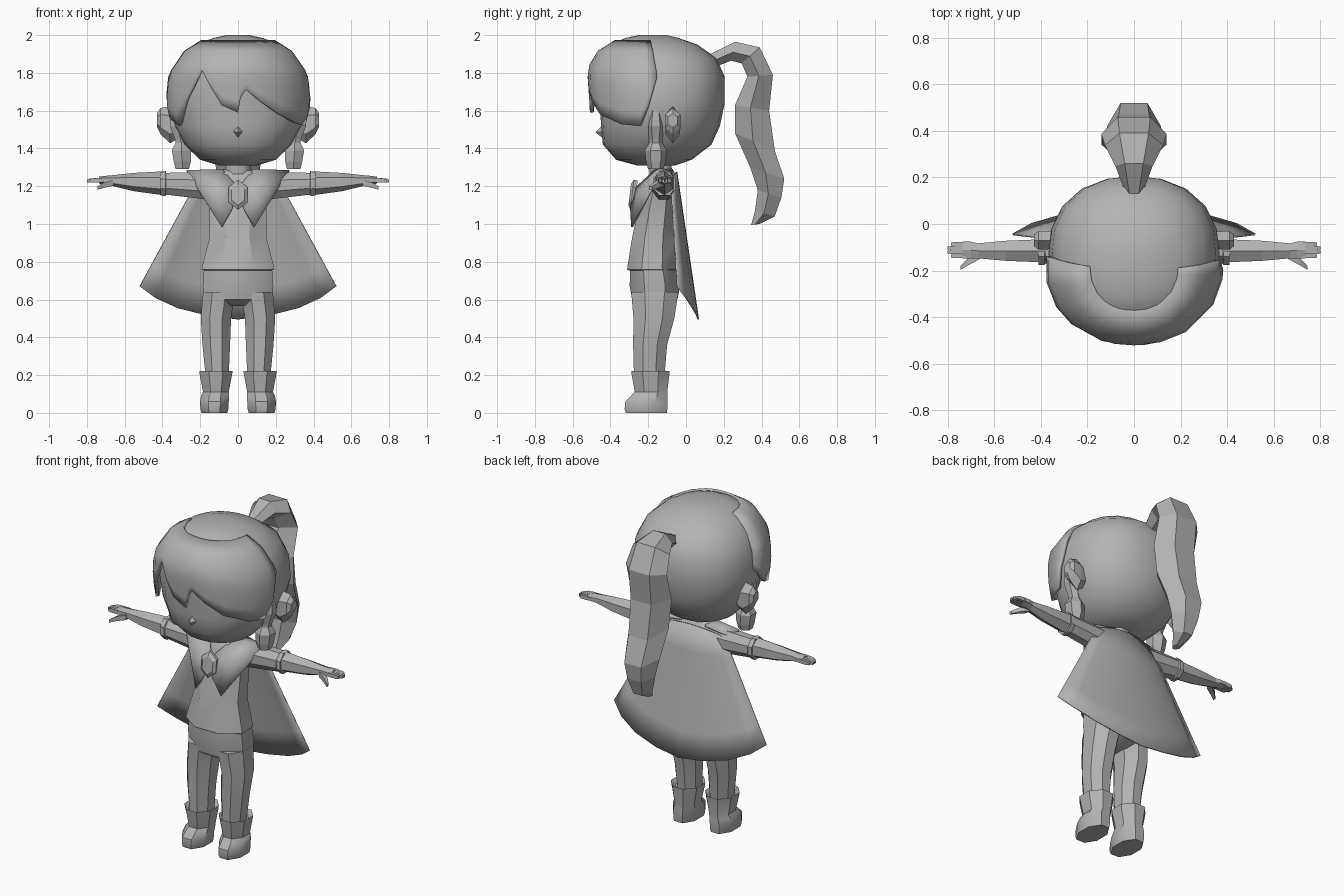
import bpy, bmesh, math
from math import sin, cos, pi, radians

grey = bpy.data.materials.new("plain grey")
grey.diffuse_color = (0.45, 0.45, 0.45, 1)


def build(name, verts, faces, angle=0, thick=0):
    me = bpy.data.meshes.new(name)
    me.from_pydata(verts, [], faces)
    bm = bmesh.new()
    bm.from_mesh(me)
    bmesh.ops.recalc_face_normals(bm, faces=bm.faces)
    bm.to_mesh(me)
    bm.free()
    me.materials.append(grey)
    if angle:
        me.shade_smooth()
        me.set_sharp_from_angle(angle=radians(angle))
    ob = bpy.data.objects.new(name, me)
    bpy.context.collection.objects.link(ob)
    if thick:
        mod = ob.modifiers.new("thickness", 'SOLIDIFY')
        mod.thickness, mod.offset = thick, 0
    return ob


def loft(name, rings, angle=0):
    n = len(rings[0])
    verts = [p for r in rings for p in r]
    faces = [(i*n+j, i*n+(j+1) % n, (i+1)*n+(j+1) % n, (i+1)*n+j)
             for i in range(len(rings)-1) for j in range(n)]
    faces += [tuple(range(n)), tuple(range(len(verts)-n, len(verts)))]
    return build(name, verts, faces, angle)


def sheet(name, rows, angle=0, thick=0.01):
    n = len(rows[0])
    faces = [(i*n+j, i*n+j+1, (i+1)*n+j+1, (i+1)*n+j)
             for i in range(len(rows)-1) for j in range(n-1)]
    return build(name, [p for r in rows for p in r], faces, angle, thick)


def around(n):
    k = 1 / cos(pi/n)
    return [(k*cos(2*pi*(i+.5)/n), k*sin(2*pi*(i+.5)/n)) for i in range(n)]


def ring_z(z, cx, cy, rx, ry, n=8):
    return [(cx+rx*a, cy+ry*b, z) for a, b in around(n)]


def ring_x(x, cy, cz, ry, rz, n=6):
    return [(x, cy+ry*a, cz+rz*b) for a, b in around(n)]


def mirrored(name, rings, angle=0):
    for side, s in (("left", 1), ("right", -1)):
        loft(side + "_" + name, [[(s*x, y, z) for x, y, z in r] for r in rings], angle)


def lerp_table(table, x):
    for a, b in zip(table, table[1:]):
        if x <= b[0]:
            t = max(0, (x-a[0]) / (b[0]-a[0]))
            return [p+(q-p)*t for p, q in zip(a[1:], b[1:])]
    return table[-1][1:]


# head: height, half width, front y, back y
HEAD = [(1.31, .10, -.26, -.06), (1.34, .20, -.37, .03), (1.42, .285, -.44, .135),
        (1.52, .34, -.45, .18), (1.64, .367, -.455, .205), (1.78, .352, -.465, .205),
        (1.88, .305, -.45, .16), (1.95, .225, -.40, .06), (1.985, .13, -.32, -.04),
        (2.0, .06, -.25, -.1)]


def head_point(phi, z, off=0):
    hw, f, b = lerp_table(HEAD, z)
    s, c = sin(phi), cos(phi)
    r = (abs(s)**2.25 + abs(c)**2.25) ** (-1/2.25)
    return ((hw*r+off)*s, (f+b)/2 - ((b-f)/2*r+off)*c, z)


loft("head", [[head_point(2*pi*i/20, h[0]) for i in range(20)] for h in HEAD], 50)

# swept fringe: angle from the front, hem height
HEM = [(-88, 1.68), (-70, 1.56), (-53, 1.52), (-40, 1.66), (-29, 1.82), (-20, 1.72),
       (-12, 1.63), (0, 1.59), (2, 1.67), (6, 1.71), (16, 1.65), (32, 1.58),
       (55, 1.53), (72, 1.52), (78, 1.62), (86, 1.78)]
rows = []
for k in range(7):
    row = []
    for deg, hem in HEM:
        phi = radians(deg)
        top = 1.84 - .03*abs(sin(phi))
        z = (1.965, 1.91, top)[k] if k < 3 else top + (min(hem, top-.01)-top)*(k-2)/4
        off = (0, .025, .04)[min(k, 2)] * max(cos(phi), 0) + .006
        row.append(head_point(phi, z, off))
    rows.append(row)
sheet("fringe", rows, 40, .02)

# nose
build("nose", [(-.027, -.44, 1.49), (.027, -.44, 1.49), (0, -.44, 1.525),
               (0, -.44, 1.455), (0, -.48, 1.485)],
      [(0, 2, 4), (2, 1, 4), (1, 3, 4), (3, 0, 4), (0, 3, 1, 2)])

# ears and the braids hanging in front of them
mirrored("ear", [ring_x(.32, -.07, 1.52, .03, .06), ring_x(.36, -.07, 1.525, .038, .085),
                 ring_x(.41, -.07, 1.545, .04, .06), ring_x(.43, -.07, 1.55, .025, .03)])
mirrored("braid", [ring_z(z, x, -.16, r, r, 6) for z, x, r in
                   [(1.72, .335, .008), (1.55, .325, .035), (1.52, .32, .04), (1.45, .305, .03),
                    (1.43, .30, .03), (1.39, .30, .05), (1.33, .295, .045), (1.29, .295, .035)]])

# ponytail: outer y z, inner y z, half width
TAIL = [(.13, 1.90, .15, 1.83, .04), (.26, 1.965, .24, 1.865, .08), (.39, 1.935, .295, 1.85, .125),
        (.46, 1.79, .325, 1.78, .14), (.44, 1.60, .26, 1.63, .14), (.47, 1.39, .26, 1.48, .13),
        (.52, 1.24, .34, 1.30, .115), (.505, 1.14, .38, 1.18, .095), (.47, 1.04, .365, 1.07, .06),
        (.39, 1.0, .345, .995, .025)]
rings = []
for oy, oz, iy, iz, w in TAIL:
    sec = [(-.5, 0), (.5, 0), (1, .55), (.35, 1), (-.35, 1), (-1, .55)]
    rings.append([(w*a, oy+(iy-oy)*t, oz+(iz-oz)*t) for a, t in sec])
loft("ponytail", rings)

# neck, shirt, hips
loft("neck", [ring_z(1.22, 0, -.13, .07, .06), ring_z(1.36, 0, -.14, .065, .06)], 50)
loft("shirt", [ring_z(z, 0, cy, rx, ry) for z, cy, rx, ry in
               [(.755, -.18, .18, .125), (.76, -.18, .192, .132), (.775, -.18, .19, .13),
                (.93, -.17, .15, .115), (1.1, -.148, .15, .1), (1.22, -.13, .175, .085),
                (1.27, -.125, .15, .065), (1.29, -.12, .08, .05)]], 35)
loft("hips", [ring_z(.77, 0, -.175, .18, .122), ring_z(.67, 0, -.165, .187, .133),
              ring_z(.60, 0, -.165, .18, .12), ring_z(.565, 0, -.165, .06, .07)], 35)

# legs and boots
mirrored("leg", [ring_z(z, cx, cy, rx, ry) for z, cx, cy, rx, ry in
                 [(.64, .1, -.165, .085, .125), (.5, .117, -.17, .08, .108),
                  (.36, .115, -.19, .073, .09), (.18, .11, -.195, .06, .08)]], 30)
mirrored("boot", [ring_z(z, cx, cy, rx, ry) for z, cx, cy, rx, ry in
                  [(.2, .117, -.19, .065, .08), (.222, .117, -.188, .088, .102),
                   (.205, .117, -.188, .086, .1), (.11, .117, -.185, .068, .086),
                   (.09, .122, -.195, .074, .096), (.06, .125, -.21, .076, .112),
                   (.02, .125, -.212, .074, .113), (0, .125, -.21, .068, .108)]], 35)

# sleeves, forearms and hands
mirrored("sleeve", [ring_x(.12, -.12, 1.2, .06, .075, 8), ring_x(.38, -.115, 1.213, .055, .058, 8),
                    ring_x(.385, -.115, 1.213, .06, .064, 8), ring_x(.41, -.115, 1.213, .06, .063, 8)], 35)
mirrored("forearm", [ring_x(.38, -.115, 1.215, .05, .056), ring_x(.55, -.115, 1.222, .043, .042),
                     ring_x(.67, -.115, 1.23, .032, .024), ring_x(.70, -.112, 1.232, .036, .02),
                     ring_x(.735, -.112, 1.232, .036, .016)])
for i, tip in enumerate((.785, .80, .80, .785)):
    y = -.138 + .0175*i
    mirrored("finger", [ring_x(.72, y, 1.232, .008, .013, 4), ring_x(tip-.015, y, 1.23, .008, .011, 4),
                        ring_x(tip, y, 1.228, .006, .007, 4)])
mirrored("thumb", [ring_x(.66, -.13, 1.218, .02, .016, 4), ring_x(.71, -.16, 1.205, .016, .014, 4),
                   ring_x(.745, -.188, 1.19, .009, .009, 4)])

# pointed collar flaps and hexagonal brooch
for side, s in (("left", 1), ("right", -1)):
    pts = [(.15, -.25, 1.18), (.272, -.13, 1.28), (.085, -.285, .985), (.03, -.29, 1.08),
           (0, -.265, 1.19), (.08, -.16, 1.285), (.08, -.07, 1.28), (.22, -.08, 1.255)]
    build(side + "_collar", [(s*x, y, z) for x, y, z in pts],
          [(0, 1, 2), (0, 2, 3), (0, 3, 4), (0, 4, 5), (0, 5, 1), (1, 5, 6, 7)], 60, .012)
loft("brooch", [[(.05*k*sin(i*pi/3)/.866, y+.12*(cos(i*pi/3)*.08*k), 1.155+.08*k*cos(i*pi/3))
                 for i in range(6)] for y, k in ((-.265, .95), (-.285, 1), (-.298, .7))])

# cape: straight ruling from the shoulder line to the flared hem
HEM_LINE = [(-.52, -.045, .67), (-.44, .0, .61), (-.32, .035, .555), (-.16, .058, .515), (0, .065, .495),
            (.16, .058, .515), (.32, .035, .555), (.44, .0, .61), (.52, -.045, .67)]
rows = []
for k in range(6):
    t = k/5
    row = []
    for j, (x, y, z) in enumerate(HEM_LINE):
        u = j/4 - 1
        top = (.21*u, -.05-.03*u*u, 1.275-.035*u*u)
        row.append(tuple(a+(b-a)*t for a, b in zip(top, (x, y, z))))
    rows.append(row)
sheet("cape", rows, 60, .008)
